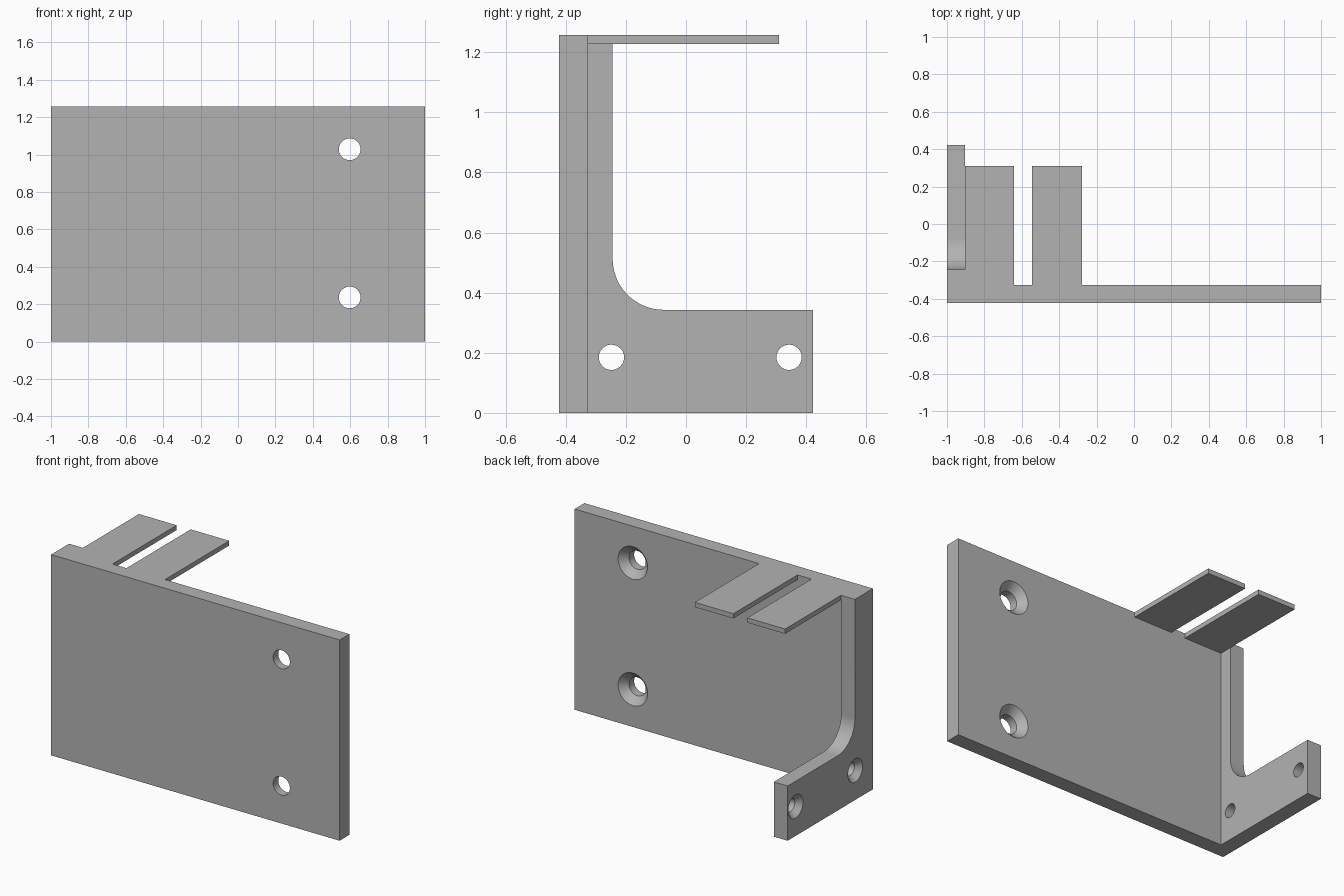
import bpy
import bmesh
from math import pi, sin, cos, radians
from mathutils import Vector

cube = bpy.data.objects.get("Cube")
if cube:
    bpy.data.objects.remove(cube, do_unlink=True)

# Overall dimensions
LEFT, RIGHT = -1.0, 1.0
FRONT, BACK = -0.422, 0.422
TOP = 1.258
PLATE_BACK = -0.326
WALL_INNER = -0.904
TAB_END, TAB_BOTTOM = 0.31, 1.228

grey = bpy.data.materials.new("plain_grey")
grey.use_nodes = True
grey.diffuse_color = (0.45, 0.45, 0.45, 1)
grey.node_tree.nodes["Principled BSDF"].inputs["Base Color"].default_value = grey.diffuse_color


def make_object(name, bm):
    bmesh.ops.recalc_face_normals(bm, faces=bm.faces)
    mesh = bpy.data.meshes.new(name)
    bm.to_mesh(mesh)
    bm.free()
    mesh.materials.append(grey)
    obj = bpy.data.objects.new(name, mesh)
    bpy.context.collection.objects.link(obj)
    return obj


def extrude_profile(name, points, offset):
    """Closed 3D outline pushed along an offset into a solid."""
    bm = bmesh.new()
    face = bm.faces.new([bm.verts.new(p) for p in points])
    new = bmesh.ops.extrude_face_region(bm, geom=[face], use_keep_orig=True)["geom"]
    bmesh.ops.translate(bm, vec=offset, verts=[v for v in new if isinstance(v, bmesh.types.BMVert)])
    return make_object(name, bm)


def box(name, x0, x1, y0, y1, z0, z1):
    outline = [(x0, y0, z0), (x1, y0, z0), (x1, y1, z0), (x0, y1, z0)]
    return extrude_profile(name, outline, (0, 0, z1 - z0))


def countersunk_hole(target, position, outward, radius, sink_radius, sink_depth, segments=48):
    """Cut a through hole with a conical sink on the face at position."""
    lip = 0.02
    slope = (sink_radius - radius) / sink_depth
    profile = [(radius, -0.15), (radius, -sink_depth), (sink_radius + lip * slope, lip)]
    turn = Vector(outward).to_track_quat('Z', 'Y')
    bm = bmesh.new()
    rings = []
    for r, z in profile:
        rings.append([bm.verts.new(Vector(position) + turn @ Vector(
            (r * cos(2 * pi * i / segments), r * sin(2 * pi * i / segments), z)))
            for i in range(segments)])
    for low, high in zip(rings, rings[1:]):
        for i in range(segments):
            j = (i + 1) % segments
            bm.faces.new((low[i], low[j], high[j], high[i]))
    bm.faces.new(rings[0])
    bm.faces.new(rings[-1])
    cutter = make_object("hole_cutter", bm)
    cutter.hide_render = True

    mod = target.modifiers.new("hole", 'BOOLEAN')
    mod.operation = 'DIFFERENCE'
    mod.solver = 'EXACT'
    mod.object = cutter
    bpy.context.view_layer.objects.active = target
    bpy.ops.object.modifier_apply(modifier=mod.name)
    bpy.data.objects.remove(cutter, do_unlink=True)


# Main plate with two countersunk holes
plate = box("main_plate", LEFT, RIGHT, FRONT, PLATE_BACK, 0, TOP)
for z in (0.236, 1.028):
    countersunk_hole(plate, (0.597, PLATE_BACK, z), (0, 1, 0), 0.058, 0.102, 0.045)

# Side wall: tall rib and low foot joined by a fillet
rib_y, foot_z, fillet = -0.244, 0.343, 0.17
outline = [(PLATE_BACK, 0), (BACK, 0), (BACK, foot_z)]
for i in range(25):
    a = pi / 2 * i / 24
    outline.append((rib_y + fillet * (1 - sin(a)), foot_z + fillet * (1 - cos(a))))
outline += [(rib_y, TOP), (PLATE_BACK, TOP)]
wall = extrude_profile("side_wall", [(LEFT, y, z) for y, z in outline], (WALL_INNER - LEFT, 0, 0))
for y in (-0.248, 0.343):
    countersunk_hole(wall, (LEFT, y, 0.185), (-1, 0, 0), 0.042, 0.073, 0.035)

# Two thin tabs along the top edge
tabs = [box("outer_tab", WALL_INNER, -0.642, PLATE_BACK, TAB_END, TAB_BOTTOM, TOP),
        box("inner_tab", -0.545, -0.278, PLATE_BACK, TAB_END, TAB_BOTTOM, TOP)]

# Smooth round surfaces, crisp edges
for obj in [plate, wall] + tabs:
    obj.data.shade_smooth()
    obj.data.set_sharp_from_angle(angle=radians(25))
